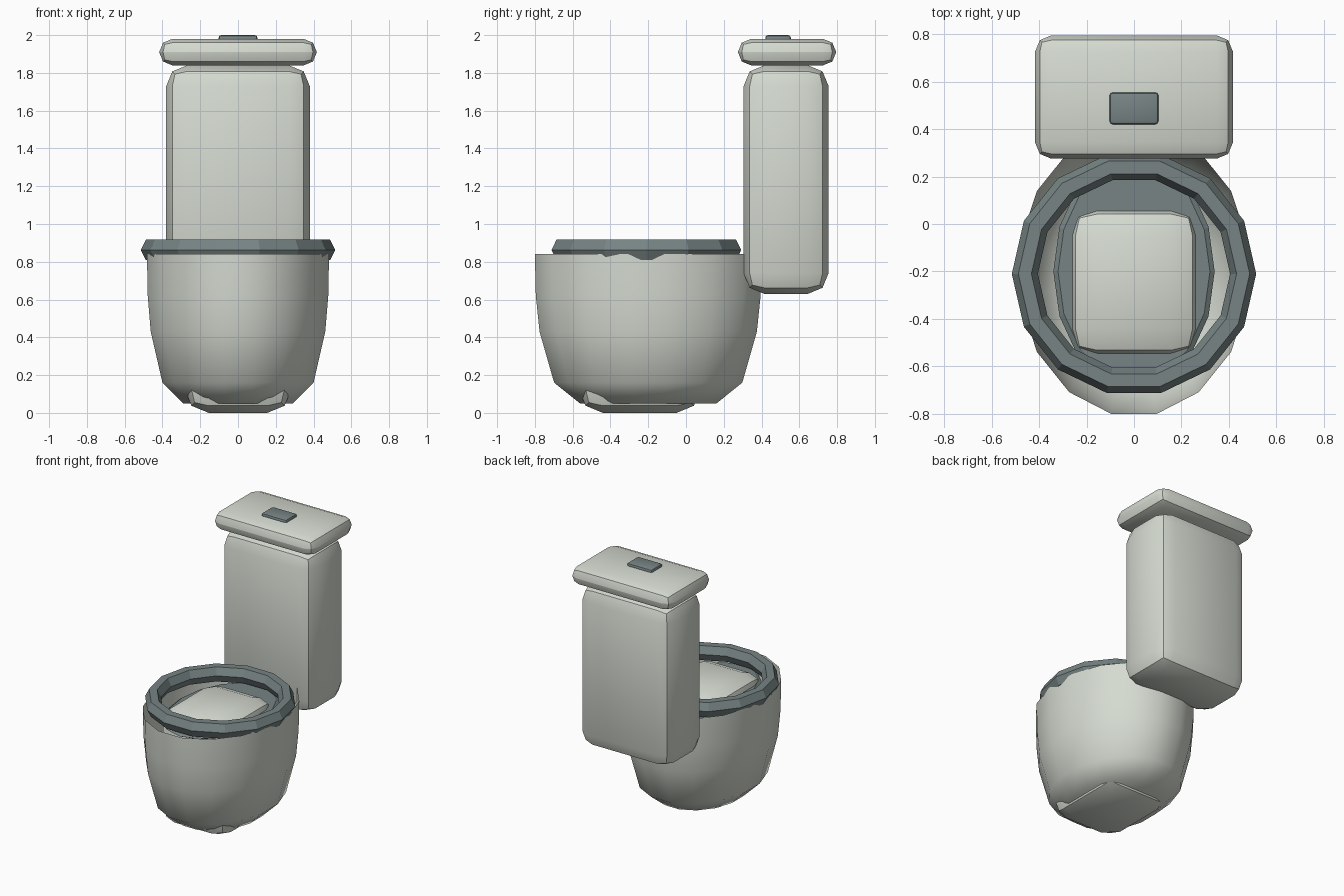
import bpy, bmesh, math

if "Cube" in bpy.data.objects:
    bpy.data.objects.remove(bpy.data.objects["Cube"])


def material(name, rgb):
    m = bpy.data.materials.new(name)
    m.diffuse_color = (*rgb, 1)
    m.use_nodes = True
    m.node_tree.nodes["Principled BSDF"].inputs["Base Color"].default_value = m.diffuse_color
    return m


PORCELAIN = material("porcelain", (0.67, 0.71, 0.64))
GREY = material("slate grey", (0.185, 0.23, 0.23))


def finish(name, bm, mat, angle=None):
    bmesh.ops.recalc_face_normals(bm, faces=bm.faces)
    me = bpy.data.meshes.new(name)
    bm.to_mesh(me)
    bm.free()
    ob = bpy.data.objects.new(name, me)
    bpy.context.collection.objects.link(ob)
    me.materials.append(mat)
    if angle:
        bpy.ops.object.select_all(action='DESELECT')
        ob.select_set(True)
        bpy.context.view_layer.objects.active = ob
        bpy.ops.object.shade_smooth_by_angle(angle=math.radians(angle))
    return ob


def rounded_box(name, lo, hi, bevel, mat):
    bm = bmesh.new()
    bmesh.ops.create_cube(bm, size=1)
    for v in bm.verts:
        v.co = [(a + b) / 2 + c * (b - a) for a, b, c in zip(lo, hi, v.co)]
    bmesh.ops.bevel(bm, geom=list(bm.edges), offset=bevel, segments=2,
                    profile=0.5, affect='EDGES', clamp_overlap=True)
    return finish(name, bm, mat, 35)


def lathe(name, profile, n, start, center_y, ratio, mat, angle=None,
          closed=False, caps=()):
    """Stack of n-sided rings from (radius, z) points; ratio stretches y."""
    bm = bmesh.new()
    rings = []
    for r, z in profile:
        rings.append([bm.verts.new((r * math.cos(a), center_y + r * ratio * math.sin(a), z))
                      for a in (start + 2 * math.pi * i / n for i in range(n))])
    pairs = list(zip(rings, rings[1:]))
    if closed:
        pairs.append((rings[-1], rings[0]))
    for a, b in pairs:
        for i in range(n):
            j = (i + 1) % n
            bm.faces.new((a[i], a[j], b[j], b[i]))
    for k in caps:
        bm.faces.new(rings[k])
    return finish(name, bm, mat, angle)


# cistern, its lid and the flush button
rounded_box("tank", (-0.38, 0.305, 0.63), (0.38, 0.755, 1.84), 0.11, PORCELAIN)
rounded_box("tank_lid", (-0.417, 0.275, 1.84), (0.417, 0.795, 1.98), 0.069, PORCELAIN)
rounded_box("flush_button", (-0.103, 0.42, 1.965), (0.103, 0.555, 2.0), 0.014, GREY)

# block rising from the floor through the bowl
rounded_box("pedestal", (-0.285, -0.57, 0.0), (0.285, 0.08, 0.87), 0.13, PORCELAIN)

# open bowl shell, flat sides facing the axes
k = 1 / math.cos(math.pi / 16)
bowl = [(0.29, 0.05), (0.40, 0.16), (0.462, 0.43), (0.478, 0.62), (0.482, 0.84)]
lathe("bowl", [(r * k, z) for r, z in bowl], 16, math.pi / 16, -0.2, 1.245,
      PORCELAIN, 50, caps=(0,))

# oval water surface inside the bowl
lathe("water_surface", [(0.32, 0.77), (0.34, 0.785), (0.32, 0.80)], 16, 0, -0.2, 1.45,
      GREY, caps=(0, -1))

# seat ring with a six-sided section
section = [(0.46 + 0.055 * math.cos(math.pi * i / 3),
            0.863 + 0.063 * math.sin(math.pi * i / 3)) for i in range(6)]
lathe("seat_ring", section, 14, 0, -0.21, 1.0, GREY, closed=True)
